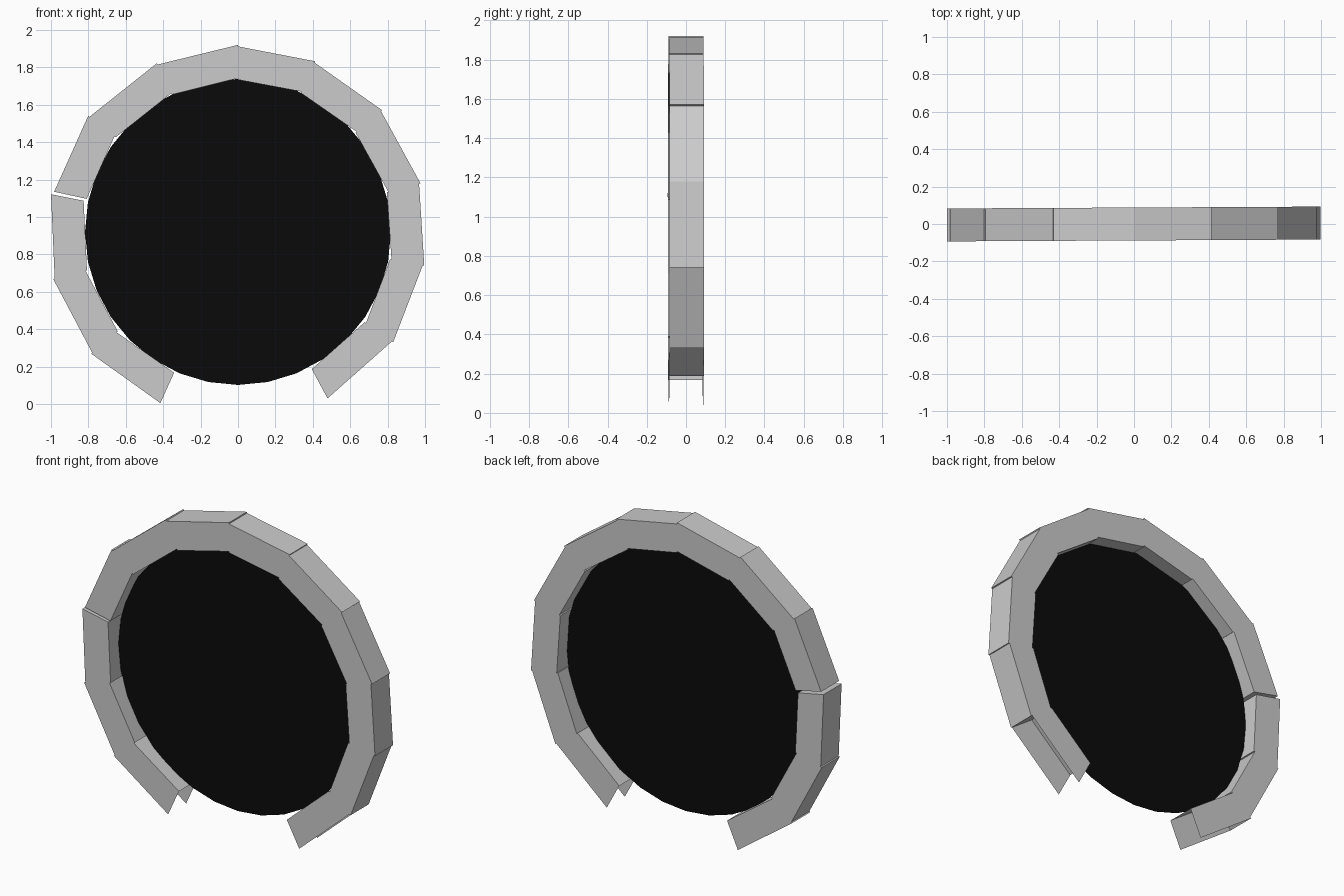
import bpy, bmesh
from math import sin, cos, pi
from mathutils import Vector

if "Cube" in bpy.data.objects:
    bpy.data.objects.remove(bpy.data.objects["Cube"])

CENTRE = Vector((0, 0.92))
THICK = 0.178
HALF = 0.088


def make_object(name, verts, faces, flip_check=True):
    me = bpy.data.meshes.new(name)
    me.from_pydata(verts, [], faces)
    ob = bpy.data.objects.new(name, me)
    bpy.context.collection.objects.link(ob)
    if flip_check:
        bm = bmesh.new()
        bm.from_mesh(me)
        bmesh.ops.recalc_face_normals(bm, faces=bm.faces)
        bm.to_mesh(me)
        bm.free()
    return ob


def block(name, a, b, open_end=None):
    """Box between two outer corners, with ends cut towards the ring centre."""
    a, b = Vector(a), Vector(b)
    b = b + (b - CENTRE).normalized() * 0.008
    ring = [a, b]
    for p in (b, a):
        ring.append(p - (p - CENTRE).normalized() * THICK)
    verts = [(p.x, s * HALF + 0.005 * p.x, p.y) for s in (-1, 1) for p in ring]
    front, back = (0, 1, 2, 3), (7, 6, 5, 4)
    outer, end_b, inner, end_a = [(i, i + 4, (i + 1) % 4 + 4, (i + 1) % 4)
                                  for i in range(4)]
    faces = [front, back, inner]
    # the two foot blocks have no outer wall and no lower cap
    if open_end is None:
        faces += [outer, end_a, end_b]
    else:
        faces.append(end_b if open_end == 'a' else end_a)
    make_object(name, verts, faces)


# ring blocks, clockwise from the lower left foot, split by a small gap
left = [(-0.415, 0.005), (-0.78, 0.275), (-0.98, 0.67), (-0.992, 1.12)]
rest = [(-0.983, 1.135), (-0.795, 1.535), (-0.43, 1.815), (0, 1.912), (0.41, 1.825),
        (0.765, 1.565), (0.968, 1.178), (0.988, 0.742), (0.823, 0.335), (0.475, 0.037)]
pairs = list(zip(left, left[1:])) + list(zip(rest, rest[1:]))
for i, (a, b) in enumerate(pairs):
    end = 'a' if i == 0 else 'b' if i == len(pairs) - 1 else None
    block(f"ring_block_{i + 1}", a, b, end)

# flat black disc filling the ring
n, r = 32, 0.818
disc = make_object("portal_disc",
                   [(r * sin(2 * pi * k / n), 0, 0.92 + r * cos(2 * pi * k / n)) for k in range(n)],
                   [tuple(reversed(range(n)))], False)
mat = bpy.data.materials.new("black")
mat.diffuse_color = (0.003, 0.003, 0.003, 1)
mat.use_nodes = True
mat.node_tree.nodes["Principled BSDF"].inputs["Base Color"].default_value = mat.diffuse_color
disc.data.materials.append(mat)
